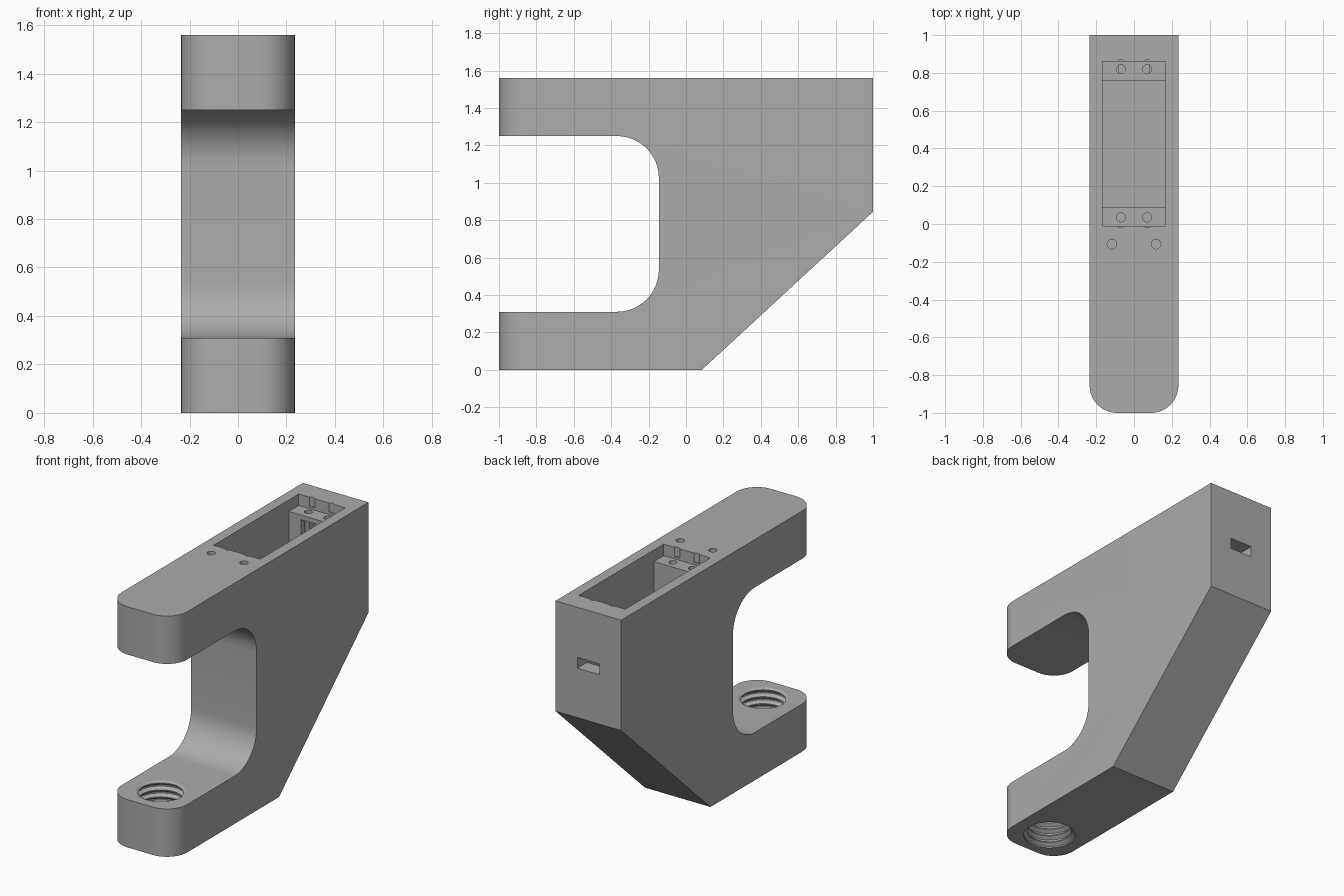
import bpy, bmesh, math
from mathutils import Matrix

cube = bpy.data.objects.get("Cube")
if cube:
    bpy.data.objects.remove(cube)

grey = bpy.data.materials.new("matte grey")
grey.use_nodes = True
colour = (0.41, 0.41, 0.41, 1)
grey.diffuse_color = colour
grey.node_tree.nodes["Principled BSDF"].inputs["Base Color"].default_value = colour

HALF_W = 0.235
TOP = 1.56


def finish(bm, name):
    bmesh.ops.recalc_face_normals(bm, faces=bm.faces)
    mesh = bpy.data.meshes.new(name)
    bm.to_mesh(mesh)
    bm.free()
    obj = bpy.data.objects.new(name, mesh)
    bpy.context.collection.objects.link(obj)
    mesh.materials.append(grey)
    return obj


def arc(cy, cz, r, start, end, steps=12):
    angles = [math.radians(start + (end - start) * i / steps) for i in range(steps + 1)]
    return [(cy + r * math.cos(a), cz + r * math.sin(a)) for a in angles]


def box(x, y, z):
    bm = bmesh.new()
    bmesh.ops.create_cube(bm, size=1)
    for v in bm.verts:
        v.co = [lo + (c + 0.5) * (hi - lo) for c, (lo, hi) in zip(v.co, (x, y, z))]
    return finish(bm, "box_cutter")


def hole(x, y, r, bottom, top):
    bm = bmesh.new()
    bmesh.ops.create_cone(bm, cap_ends=True, segments=24, radius1=r, radius2=r,
                          depth=top - bottom,
                          matrix=Matrix.Translation((x, y, (top + bottom) / 2)))
    return finish(bm, "hole_cutter")


def lathe(y, profile, segments=40):
    """Closed turned solid about a vertical axis at x = 0."""
    bm = bmesh.new()
    rings = []
    for r, z in profile:
        turn = [math.tau * i / segments for i in range(segments)]
        rings.append([bm.verts.new((r * math.cos(a), y + r * math.sin(a), z)) for a in turn])
    for a, b in zip(rings, rings[1:]):
        for i in range(segments):
            j = (i + 1) % segments
            bm.faces.new((a[i], a[j], b[j], b[i]))
    bm.faces.new(rings[0])
    bm.faces.new(rings[-1])
    return finish(bm, "thread_cutter")


# Clamp body: side outline with a rounded throat, extruded across the width
throat_r = 0.225
outline = [(-1, 0), (0.085, 0), (1, 0.845), (1, TOP), (-1, TOP), (-1, 1.25)]
outline += arc(-0.145 - throat_r, 1.25 - throat_r, throat_r, 90, 0)
outline += arc(-0.145 - throat_r, 0.31 + throat_r, throat_r, 0, -90)
outline += [(-1, 0.31)]
bm = bmesh.new()
face = bm.faces.new([bm.verts.new((-HALF_W, y, z)) for y, z in outline])
extruded = bmesh.ops.extrude_face_region(bm, geom=[face])["geom"]
for v in extruded:
    if isinstance(v, bmesh.types.BMVert):
        v.co.x = HALF_W
# Rounded vertical corners on both arm tips
tips = [e for e in bm.edges
        if all(v.co.y < -0.99 for v in e.verts)
        and abs(e.verts[0].co.x - e.verts[1].co.x) < 0.01]
bmesh.ops.bevel(bm, geom=tips, offset=0.145, segments=10, profile=0.5, affect="EDGES")
body = finish(bm, "clamp_body")

# Electronics pocket: shallow lid recess, then the deep well between two ledges
cutters = [
    box((-0.167, 0.167), (-0.01, 0.86), (1.485, 1.7)),
    box((-0.167, 0.167), (0.09, 0.76), (0.95, 1.6)),
    # Connector bay in the rear post and the slot through the back wall
    box((-0.08, 0.08), (0.7, 0.9), (1.1, 1.455)),
    box((-0.079, 0.079), (0.85, 1.1), (1.165, 1.235)),
]

# Screw holes in the ledges, their wall notches, and the holes in the top face
for x in (-0.07, 0.07):
    for y, notch_y in ((0.82, 0.845), (0.035, 0.005)):
        cutters.append(hole(x, y, 0.024, 1.3, 1.55))
        cutters.append(hole(x, notch_y, 0.025, 1.5, 1.65))
for x in (-0.117, 0.117):
    cutters.append(hole(x, -0.107, 0.025, 1.36, 1.65))

# Threaded hole through the lower arm
pitch, turns = 0.045, 9
thread = []
for i in range(turns):
    z = -0.045 + i * pitch
    thread += [(0.155, z), (0.155, z + pitch * 0.2),
               (0.132, z + pitch * 0.55), (0.132, z + pitch * 0.7)]
thread.append((0.155, -0.045 + turns * pitch))
cutters.append(lathe(-0.79, thread))

for cutter in cutters:
    cutter.hide_render = True
    mod = body.modifiers.new("cut", "BOOLEAN")
    mod.operation = "DIFFERENCE"
    mod.solver = "EXACT"
    mod.object = cutter

# Bake the cuts and discard the cutters
bpy.context.view_layer.update()
baked = bpy.data.meshes.new_from_object(
    body.evaluated_get(bpy.context.evaluated_depsgraph_get()))
body.modifiers.clear()
body.data = baked
for cutter in cutters:
    bpy.data.objects.remove(cutter)

bpy.ops.object.select_all(action="DESELECT")
body.select_set(True)
bpy.context.view_layer.objects.active = body
bpy.ops.object.shade_smooth_by_angle(angle=math.radians(30))
